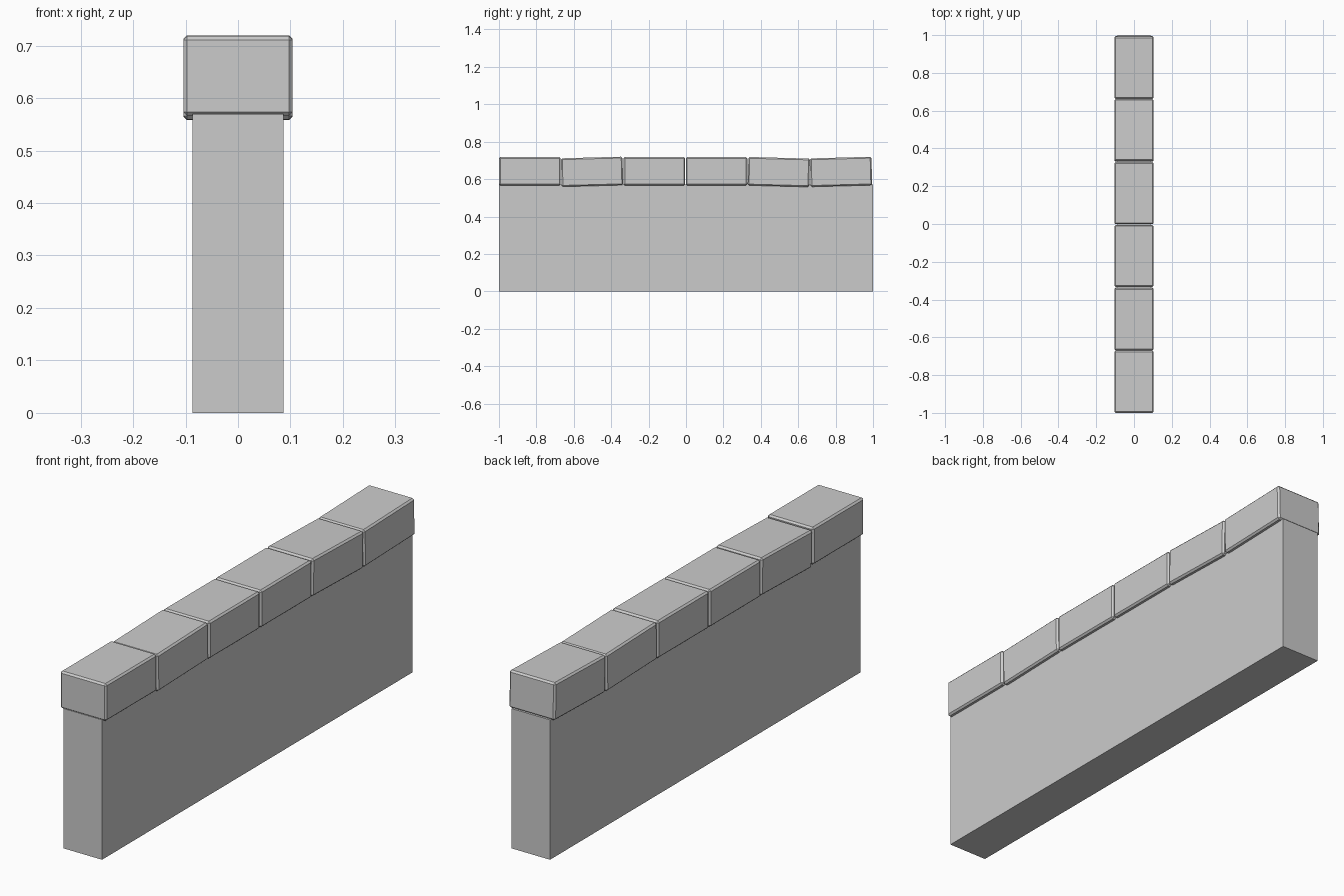
import bpy, bmesh
from mathutils import Matrix

if "Cube" in bpy.data.objects:
    bpy.data.objects.remove(bpy.data.objects["Cube"])


def box(name, size, loc, tilt=0.0, bevel=0.0):
    bm = bmesh.new()
    bmesh.ops.create_cube(bm, size=1.0)
    bmesh.ops.scale(bm, vec=size, verts=bm.verts)
    if bevel:
        bmesh.ops.bevel(bm, geom=bm.edges[:], offset=bevel, segments=1,
                        affect='EDGES', profile=0.5)
    bm.transform(Matrix.Rotation(tilt, 4, 'X'))
    mesh = bpy.data.meshes.new(name)
    bm.to_mesh(mesh)
    bm.free()
    ob = bpy.data.objects.new(name, mesh)
    ob.location = loc
    bpy.context.collection.objects.link(ob)
    return ob


# Wall body
WALL_H = 0.57
box("wall", (0.174, 2.0, WALL_H), (0, 0, WALL_H / 2))

# Row of chamfered coping stones, some slightly settled (tilt, centre height)
stones = [(0.0, 0.642), (0.027, 0.6395), (0.0, 0.642),
          (0.0, 0.642), (-0.027, 0.638), (0.027, 0.639)]
for i, (tilt, z) in enumerate(stones):
    box(f"coping_stone_{i + 1}", (0.208, 0.329, 0.152),
        (0, -0.835 + 0.3328 * i, z), tilt, 0.007)
